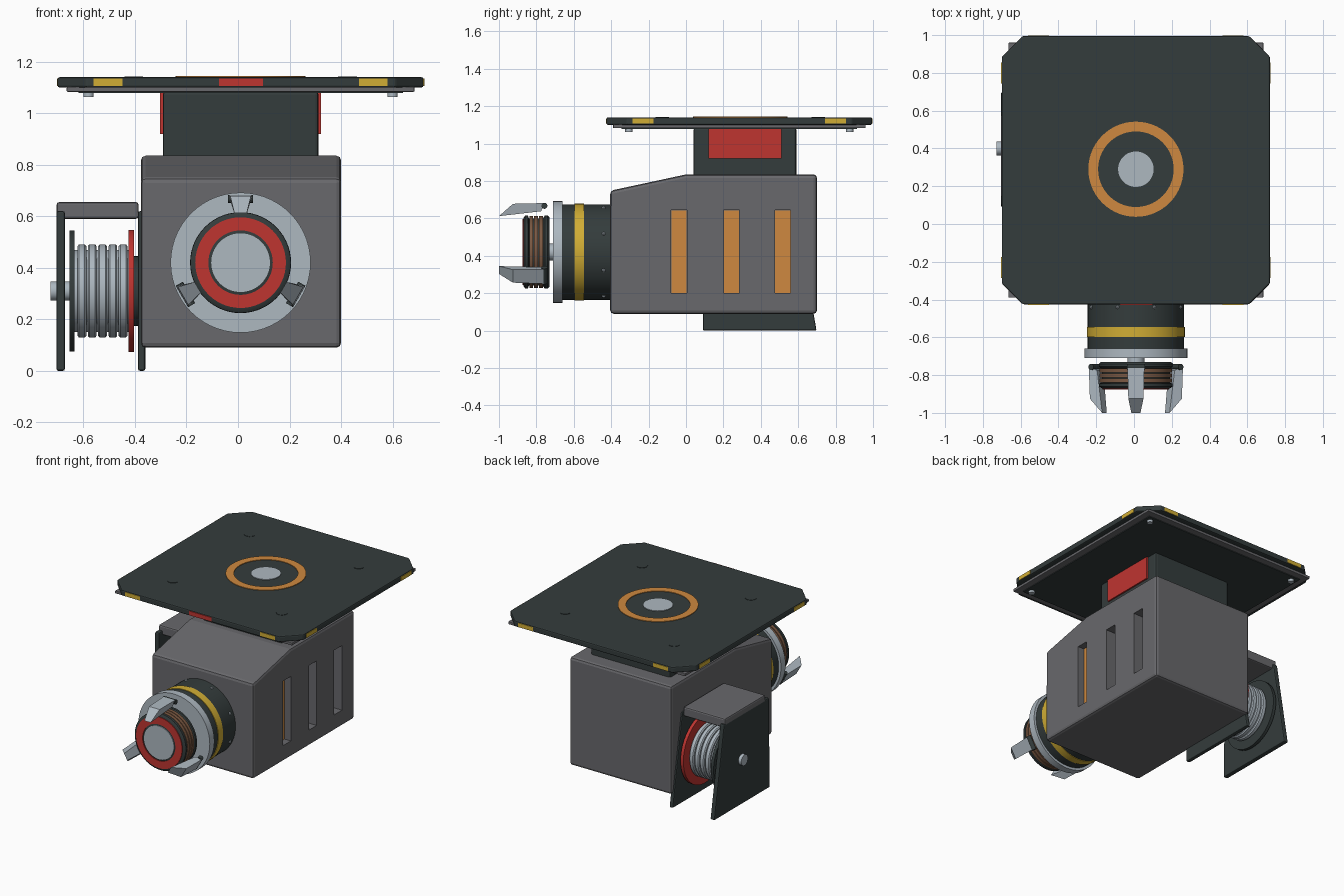
import bpy, bmesh, math
from mathutils import Matrix, Vector

if "Cube" in bpy.data.objects:
    bpy.data.objects.remove(bpy.data.objects["Cube"])


def mat(name, r, g, b):
    m = bpy.data.materials.new(name)
    m.diffuse_color = (r, g, b, 1)
    m.use_nodes = True
    m.node_tree.nodes["Principled BSDF"].inputs["Base Color"].default_value = m.diffuse_color
    return m


DARK = mat("charcoal", 0.034, 0.045, 0.045)
GREY = mat("body grey", 0.14, 0.14, 0.15)
SILVER = mat("silver", 0.42, 0.48, 0.53)
RED = mat("red", 0.52, 0.035, 0.03)
YELLOW = mat("yellow", 0.64, 0.42, 0.035)
ORANGE = mat("orange", 0.62, 0.25, 0.05)
BROWN = mat("copper brown", 0.2, 0.1, 0.055)


def finish(name, bm, m, bevel=0, smooth=False):
    bmesh.ops.recalc_face_normals(bm, faces=bm.faces)
    me = bpy.data.meshes.new(name)
    bm.to_mesh(me)
    bm.free()
    ob = bpy.data.objects.new(name, me)
    bpy.context.collection.objects.link(ob)
    me.materials.append(m)
    if bevel:
        b = ob.modifiers.new("bevel", 'BEVEL')
        b.width, b.segments, b.limit_method = bevel, 2, 'ANGLE'
    if smooth:
        bpy.ops.object.select_all(action='DESELECT')
        ob.select_set(True)
        bpy.context.view_layer.objects.active = ob
        bpy.ops.object.shade_smooth_by_angle(angle=math.radians(35))
    return ob


def box(name, x, y, z, m, bevel=0):
    bm = bmesh.new()
    bmesh.ops.create_cube(bm, size=1)
    for v in bm.verts:
        v.co = [a + (c + 0.5) * (b - a) for c, (a, b) in zip(v.co, (x, y, z))]
    return finish(name, bm, m, bevel)


def prism(name, pts, axis, lo, hi, m, bevel=0):
    """Extrude a 2D outline along x (outline is y,z) or z (outline is x,y)."""
    bm = bmesh.new()
    def place(p, h):
        return (h, p[0], p[1]) if axis == 'x' else (p[0], p[1], h)
    f = bm.faces.new([bm.verts.new(place(p, lo)) for p in pts])
    r = bmesh.ops.extrude_face_region(bm, geom=[f])
    d = Vector((hi - lo, 0, 0)) if axis == 'x' else Vector((0, 0, hi - lo))
    bmesh.ops.translate(bm, verts=[v for v in r['geom'] if isinstance(v, bmesh.types.BMVert)], vec=d)
    return finish(name, bm, m, bevel)


def lathe(name, profile, axis, centre, m, n=56):
    """Revolve (radius, position) points round an axis; closed loop of points."""
    bm = bmesh.new()
    rings = []
    for k in range(n):
        a = 2 * math.pi * k / n
        c, s = math.cos(a), math.sin(a)
        ring = []
        for r, h in profile:
            p = {'x': (h, r * c, r * s), 'y': (r * c, h, r * s), 'z': (r * c, r * s, h)}[axis]
            ring.append(bm.verts.new(Vector(p) + Vector(centre)))
        rings.append(ring)
    q = len(profile)
    for k in range(n):
        a, b = rings[k], rings[(k + 1) % n]
        for i in range(q):
            j = (i + 1) % q
            bm.faces.new((a[i], a[j], b[j], b[i]))
    bmesh.ops.remove_doubles(bm, verts=bm.verts, dist=1e-5)
    return finish(name, bm, m, smooth=True)


def disc(name, r, lo, hi, axis, centre, m, inner=0, n=56):
    return lathe(name, [(inner, lo), (r, lo), (r, hi), (inner, hi)], axis, centre, m, n)


CX, CY = 0.01, 0.285

# Main housing with a sloped front top and three side recesses
body = prism("housing", [(-0.405, 0.09), (0.7, 0.09), (0.7, 0.835), (0.0, 0.835), (-0.405, 0.748)],
             'x', -0.377, 0.4, GREY, 0.018)
for i, (y, depth) in enumerate(((-0.08, 0.05), (0.2, 0.09), (0.475, 0.09))):
    cutter = box(f"slot_cutter_{i}", (0.4 - depth, 0.5), (y, y + 0.085), (0.2, 0.645), GREY)
    cutter.hide_render = True
    cutter.hide_viewport = True
    mod = body.modifiers.new("slot", 'BOOLEAN')
    mod.object, mod.operation, mod.solver = cutter, 'DIFFERENCE', 'EXACT'
    box(f"slot_panel_{i}", (0.397 - depth, 0.404 - depth), (y + 0.002, y + 0.083), (0.202, 0.643), ORANGE)

# Neck block with red side panels
box("neck", (-0.292, 0.312), (0.04, 0.59), (0.82, 1.085), DARK, 0.012)
for s in (-1, 1):
    x = CX + s * 0.306
    box("neck_panel", (x - 0.006, x + 0.006), (0.12, 0.51), (0.92, 1.08), RED)

# Top plate with clipped corners
h, c = 0.71, 0.11
corners = [(h - c, -h), (h, c - h), (h, h - c), (h - c, h), (c - h, h), (-h, h - c), (-h, c - h), (c - h, -h)]
prism("top_plate", [(CX + x, CY + y) for x, y in corners], 'z', 1.1, 1.14, DARK, 0.008)
box("under_frame", (CX - 0.675, CX + 0.675), (CY - 0.675, CY + 0.675), (1.083, 1.102), GREY, 0.004)
box("under_panel", (CX - 0.63, CX + 0.63), (CY - 0.63, CY + 0.63), (1.078, 1.086), DARK)
disc("orange_ring", 0.252, 1.138, 1.144, 'z', (CX, 0.29, 0), ORANGE, 0.2)
disc("centre_cap", 0.094, 1.138, 1.144, 'z', (CX, 0.29, 0), SILVER)
for sx in (-1, 1):
    for sy in (-1, 1):
        disc("plate_plug", 0.036, 1.136, 1.1425, 'z', (CX + sx * 0.415, CY + 0.005 + sy * 0.418, 0), DARK, n=24)
        disc("frame_bolt", 0.02, 1.062, 1.084, 'z', (CX + sx * 0.59, CY + sy * 0.59, 0), SILVER, n=16)

# Coloured plates on the plate edges
for s in (-1, 1):
    for t in (-1, 1):
        o, e = t * 0.515, s * 0.71
        box("edge_mark", (CX + o - 0.056, CX + o + 0.056), (CY + e - 0.003, CY + e + 0.003), (1.106, 1.134), YELLOW)
        box("edge_mark", (CX + e - 0.003, CX + e + 0.003), (CY + o - 0.056, CY + o + 0.056), (1.106, 1.134), YELLOW)
box("front_mark", (-0.073, 0.097), (CY - 0.714, CY - 0.706), (1.106, 1.135), RED)

# Front drum, yellow band, bolts and flange
HUB = (CX, 0, 0.42)
disc("drum", 0.255, -0.665, -0.39, 'y', HUB, DARK)
disc("drum_band", 0.259, -0.597, -0.545, 'y', HUB, YELLOW, 0.25)
disc("flange", 0.272, -0.71, -0.66, 'y', HUB, SILVER)
for k in range(8):
    a = math.pi * (k + 0.5) / 4
    bm = bmesh.new()
    bmesh.ops.create_icosphere(bm, subdivisions=1, radius=0.011)
    bmesh.ops.translate(bm, verts=bm.verts, vec=(CX + 0.255 * math.cos(a), -0.44, 0.42 + 0.255 * math.sin(a)))
    finish("drum_bolt", bm, SILVER)

# Gripping head
disc("head_shaft", 0.045, -0.74, -0.7, 'y', HUB, SILVER, n=32)
lathe("head_core", [(0, -0.73), (0.185, -0.73), (0.196, -0.74), (0.196, -0.755), (0.18, -0.765),
                    (0.18, -0.84), (0.195, -0.845), (0.195, -0.86), (0.18, -0.87), (0, -0.87)], 'y', HUB, DARK)
for k in range(3):
    y = -0.838 + k * 0.026
    disc("head_coil", 0.192, y, y + 0.021, 'y', HUB, BROWN, 0.17)
disc("head_red_ring", 0.176, -0.875, -0.868, 'y', HUB, RED, 0.125)
disc("head_lens", 0.114, -0.875, -0.868, 'y', HUB, SILVER)

# Three claws round the head
for k in range(3):
    turn = Matrix.Translation(HUB) @ Matrix.Rotation(k * 2 * math.pi / 3, 4, 'Y')
    bm = bmesh.new()
    outline = [(-0.755, 0.262, 0.045), (-0.925, 0.258, 0.04), (-1.0, 0.192, 0.024), (-0.775, 0.218, 0.033)]
    sides = [[bm.verts.new((s * w, y, z)) for y, z, w in outline] for s in (-1, 1)]
    bm.faces.new(sides[0])
    bm.faces.new(sides[1])
    for i in range(4):
        j = (i + 1) % 4
        bm.faces.new((sides[0][i], sides[0][j], sides[1][j], sides[1][i]))
    finish("claw", bm, SILVER).matrix_world = turn
    disc("claw_hinge", 0.016, -0.048, 0.048, 'x', (0, -0.757, 0.247), DARK, n=16).matrix_world = turn

# Side reel bracket: two tapering plates and a cover
for name, lo, hi, top in (("outer_plate", -0.705, -0.672, 0.62), ("inner_plate", -0.388, -0.36, 0.62)):
    prism(name, [(0.09, 0.0), (0.698, 0.0), (0.59, top), (0.1, top)], 'x', lo, hi, DARK, 0.008)
box("bracket_cover", (-0.704, -0.386), (0.14, 0.58), (0.59, 0.655), GREY, 0.01)

# Reel: axle, end discs, ribbed spool
REEL = (0, 0.4, 0.31)
disc("reel_axle", 0.037, -0.727, -0.37, 'x', REEL, SILVER, n=24)
disc("reel_outer_disc", 0.235, -0.655, -0.634, 'x', REEL, DARK)
disc("reel_inner_disc", 0.237, -0.426, -0.404, 'x', REEL, RED)
disc("reel_hub", 0.135, -0.406, -0.385, 'x', REEL, DARK)
disc("spool_core", 0.16, -0.636, -0.424, 'x', REEL, SILVER)
for k in range(5):
    x = -0.623 + k * 0.04
    lathe("spool_rib", [(0.15, x), (0.174, x), (0.181, x + 0.006), (0.181, x + 0.028),
                        (0.174, x + 0.034), (0.15, x + 0.034)], 'x', REEL, SILVER)
